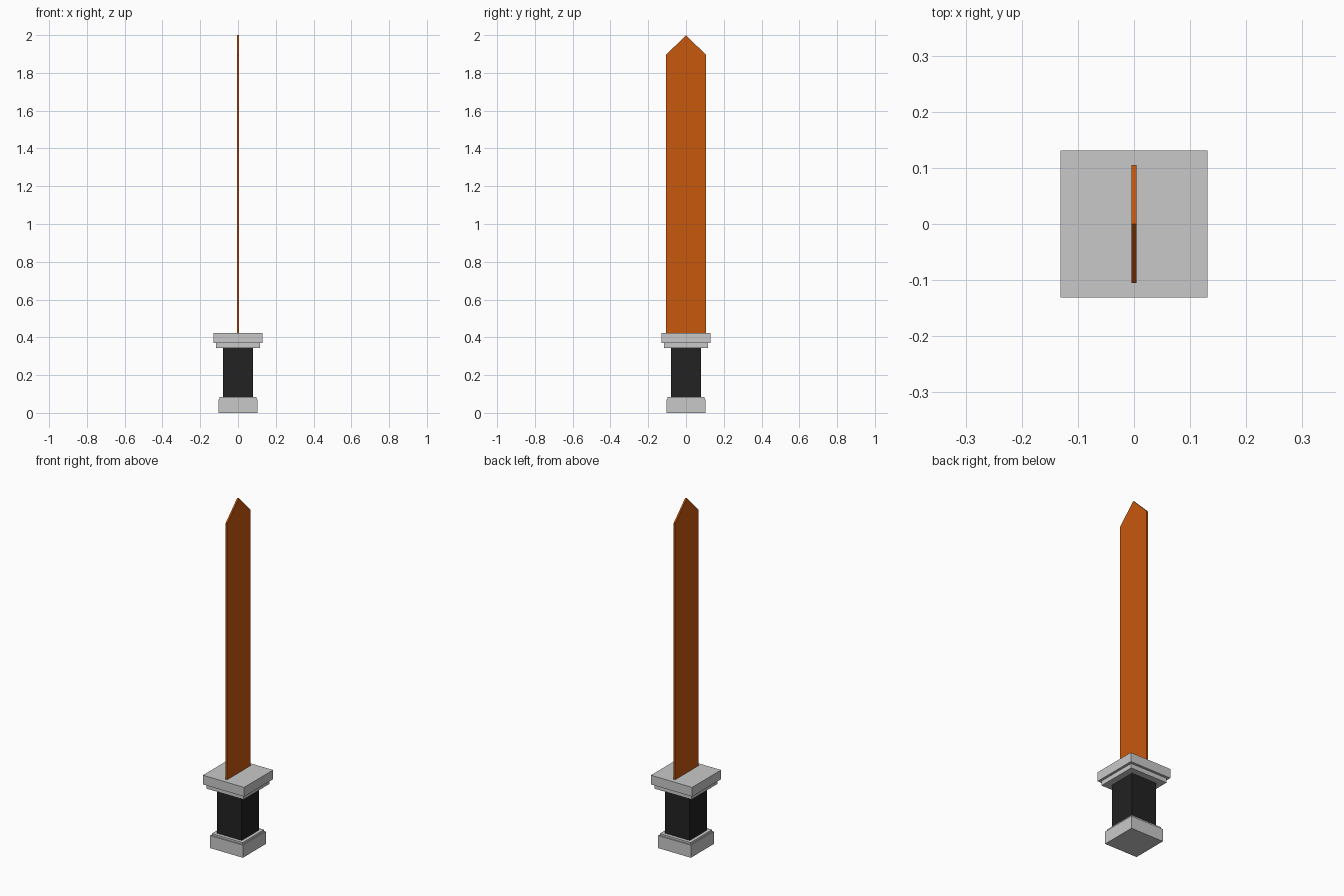
import bpy
import bmesh

if "Cube" in bpy.data.objects:
    bpy.data.objects.remove(bpy.data.objects["Cube"], do_unlink=True)


def material(name, color):
    mat = bpy.data.materials.new(name)
    mat.use_nodes = True
    rgba = (*color, 1.0)
    mat.diffuse_color = rgba
    mat.node_tree.nodes["Principled BSDF"].inputs["Base Color"].default_value = rgba
    return mat


def add_object(name, bm, mat):
    bmesh.ops.recalc_face_normals(bm, faces=bm.faces)
    mesh = bpy.data.meshes.new(name)
    bm.to_mesh(mesh)
    bm.free()
    mesh.materials.append(mat)
    obj = bpy.data.objects.new(name, mesh)
    bpy.context.collection.objects.link(obj)
    return obj


def square_block(name, half, z0, z1, mat):
    """Square block centred on the z axis, from height z0 to z1."""
    bm = bmesh.new()
    bmesh.ops.create_cube(bm, size=1.0)
    bmesh.ops.scale(bm, vec=(2 * half, 2 * half, z1 - z0), verts=bm.verts)
    bmesh.ops.translate(bm, vec=(0, 0, (z0 + z1) / 2), verts=bm.verts)
    return add_object(name, bm, mat)


def extruded_profile(name, points, half_thickness, mat):
    """Outline in the y-z plane, extruded along x."""
    bm = bmesh.new()
    face = bm.faces.new([bm.verts.new((-half_thickness, y, z)) for y, z in points])
    result = bmesh.ops.extrude_face_region(bm, geom=[face])
    moved = [v for v in result["geom"] if isinstance(v, bmesh.types.BMVert)]
    bmesh.ops.translate(bm, vec=(2 * half_thickness, 0, 0), verts=moved)
    return add_object(name, bm, mat)


steel = material("light grey metal", (0.584, 0.584, 0.584))
leather = material("black grip", (0.0159, 0.0159, 0.0159))
orange = material("orange blade", (0.578, 0.098, 0.004))

# Stepped pommel, grip and stepped guard
square_block("pommel_base", 0.104, 0.0, 0.072, steel)
square_block("pommel_step", 0.098, 0.072, 0.083, steel)
square_block("grip", 0.079, 0.083, 0.343, leather)
square_block("guard_step", 0.117, 0.343, 0.369, steel)
square_block("guard_plate", 0.131, 0.369, 0.422, steel)

# Thin flat blade with a pointed tip
blade_outline = [(-0.105, 0.40), (0.105, 0.40), (0.105, 1.896),
                 (0.0, 2.0), (-0.105, 1.896)]
extruded_profile("blade", blade_outline, 0.0045, orange)
